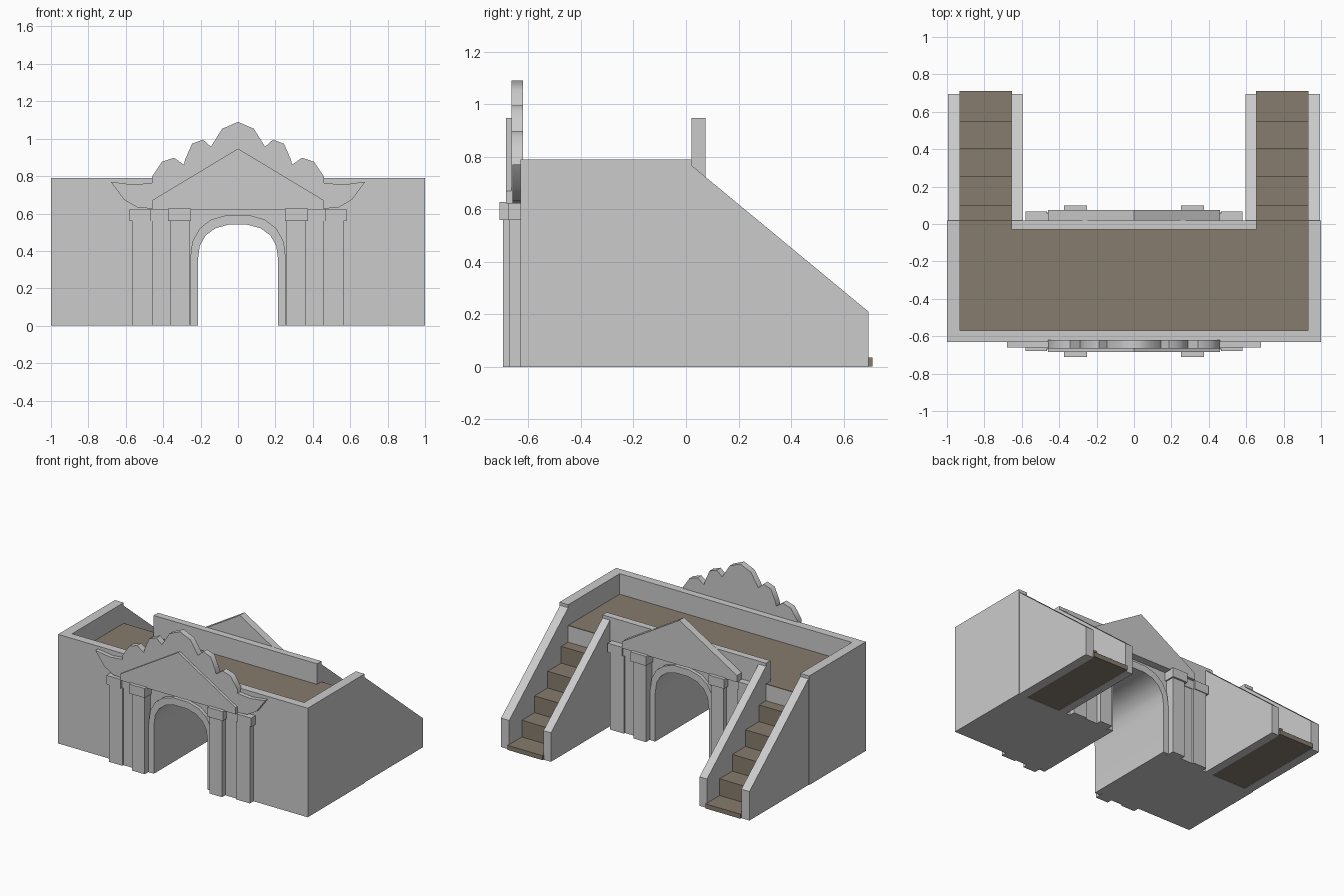
import bpy, bmesh, math

if "Cube" in bpy.data.objects:
    bpy.data.objects.remove(bpy.data.objects["Cube"])


def material(name, rgb):
    m = bpy.data.materials.new(name)
    m.diffuse_color = (*rgb, 1)
    m.use_nodes = True
    m.node_tree.nodes["Principled BSDF"].inputs["Base Color"].default_value = m.diffuse_color
    return m


STONE = material("grey stone", (0.6, 0.6, 0.6))
FLOOR = material("brown floor", (0.24, 0.20, 0.155))


def prism(name, pts, axis, lo, hi, mat=STONE, smooth=None):
    """Extrude a 2D outline along x (points are y,z) or along y (points are x,z)."""
    bm = bmesh.new()
    place = (lambda p: (lo, p[0], p[1])) if axis == 'x' else (lambda p: (p[0], lo, p[1]))
    face = bm.faces.new([bm.verts.new(place(p)) for p in pts])
    out = bmesh.ops.extrude_face_region(bm, geom=[face], use_keep_orig=True)
    d = hi - lo
    bmesh.ops.translate(bm, vec=(d, 0, 0) if axis == 'x' else (0, d, 0),
                        verts=[v for v in out['geom'] if isinstance(v, bmesh.types.BMVert)])
    bmesh.ops.recalc_face_normals(bm, faces=bm.faces)
    me = bpy.data.meshes.new(name)
    bm.to_mesh(me)
    bm.free()
    me.materials.append(mat)
    ob = bpy.data.objects.new(name, me)
    bpy.context.collection.objects.link(ob)
    if smooth:
        bpy.ops.object.select_all(action='DESELECT')
        ob.select_set(True)
        bpy.context.view_layer.objects.active = ob
        bpy.ops.object.shade_smooth_by_angle(angle=math.radians(smooth))
    return ob


def box(name, x0, x1, y0, y1, z0, z1, mat=STONE):
    return prism(name, [(x0, z0), (x1, z0), (x1, z1), (x0, z1)], 'y', y0, y1, mat)


def arch(half, spring, top, n=9, power=2.4):
    """Flattened arch outline from left foot to right foot."""
    pts = [(-half, 0)]
    for i in range(n + 1):
        a = math.pi * (1 - i / n)
        c, s = math.cos(a), max(math.sin(a), 0)
        pts.append((math.copysign(abs(c) ** (2 / power), c) * half,
                    spring + (top - spring) * s ** (2 / power)))
    return pts + [(half, 0)]


def mirrored(pts):
    """Complete a left half outline that ends on the centre line."""
    return pts + [(-x, z) for x, z in reversed(pts) if abs(x) > 1e-6]


FRONT, BACK, TOP, DECK = -0.63, 0.02, 0.79, 0.635
opening = arch(0.215, 0.35, 0.543)

# gate block with vaulted passage
prism("gate_block", [(-1, DECK), (-1, 0)] + opening + [(1, 0), (1, DECK)],
      'y', FRONT, BACK, smooth=40)

# walkway floor and parapets
box("walkway_floor", -0.93, 0.93, -0.57, BACK, DECK, DECK + 0.006, FLOOR)
box("front_parapet", -1, 1, FRONT, -0.57, DECK, TOP)
box("back_parapet", -0.655, 0.655, -0.03, BACK, DECK, TOP)

for s, side in ((-1, "left"), (1, "right")):
    def sbox(name, x0, x1, *rest):
        a, b = sorted((s * x0, s * x1))
        return box(f"{side}_{name}", a, b, *rest)

    sbox("parapet", 0.93, 1, -0.57, BACK, DECK, TOP)

    # stairs: five steps descending to the back
    edges = [0.02, 0.10, 0.255, 0.405, 0.55, 0.71]
    steps = [(-0.02, 0.002), (-0.02, 0.519)]
    for i in range(5):
        z = 0.519 - 0.121 * i
        if i:
            steps.append((edges[i], z))
        steps.append((edges[i + 1], z))
    steps.append((0.71, 0.002))
    a, b = sorted((s * 0.652, s * 0.932))
    prism(f"{side}_stairs", steps, 'x', a, b, FLOOR)

    # sloping stair walls
    slope = [(0.015, 0), (0.695, 0), (0.695, 0.21), (0.015, 0.772)]
    for nm, x0, x1 in (("outer", 0.93, 0.995), ("inner", 0.595, 0.655)):
        a, b = sorted((s * x0, s * x1))
        prism(f"{side}_{nm}_stair_wall", slope, 'x', a, b)

    # pilasters and capitals on both faces
    for face, wall, d in (("front", FRONT, -1), ("back", BACK, 1)):
        for nm, x0, x1, depth, z0, z1 in (
                ("inner_pilaster", 0.26, 0.36, 0.067, 0, 0.56),
                ("middle_panel", 0.36, 0.46, 0.03, 0, 0.56),
                ("outer_pilaster", 0.455, 0.565, 0.042, 0, 0.56),
                ("inner_capital", 0.25, 0.375, 0.08, 0.56, 0.628),
                ("middle_capital", 0.375, 0.47, 0.035, 0.56, 0.622),
                ("outer_capital", 0.465, 0.58, 0.048, 0.56, 0.624)):
            y0, y1 = sorted((wall, wall + d * depth))
            sbox(f"{face}_{nm}", x0, x1, y0, y1, z0, z1)

    # curled wings of the front crest
    wing = [(-0.68, 0.77), (-0.61, 0.674), (-0.535, 0.631), (-0.45, 0.626),
            (-0.45, 0.765), (-0.56, 0.754)]
    prism(f"{side}_crest_wing", [(-s * x, z) for x, z in wing], 'y', -0.66, FRONT, smooth=40)

# arch mouldings and pediments on both faces
moulding = arch(0.257, 0.35, 0.595) + opening[::-1]
pediment = mirrored([(-0.46, 0.622), (-0.46, 0.67), (0, 0.947)])
for face, wall, d in (("front", FRONT, -1), ("back", BACK, 1)):
    y0, y1 = sorted((wall, wall + d * 0.025))
    prism(f"{face}_arch_moulding", moulding, 'y', y0, y1, smooth=40)
    y0, y1 = sorted((wall, wall + d * 0.055))
    prism(f"{face}_pediment", pediment, 'y', y0, y1)

# scalloped crest behind the front pediment
crest = mirrored([(-0.46, 0.628), (-0.46, 0.797), (-0.406, 0.877), (-0.342, 0.898),
                  (-0.289, 0.861), (-0.283, 0.888), (-0.246, 0.973), (-0.187, 0.995),
                  (-0.145, 0.957), (-0.085, 1.053), (0, 1.09)])
prism("scalloped_crest", crest, 'y', -0.665, -0.62, smooth=52)
